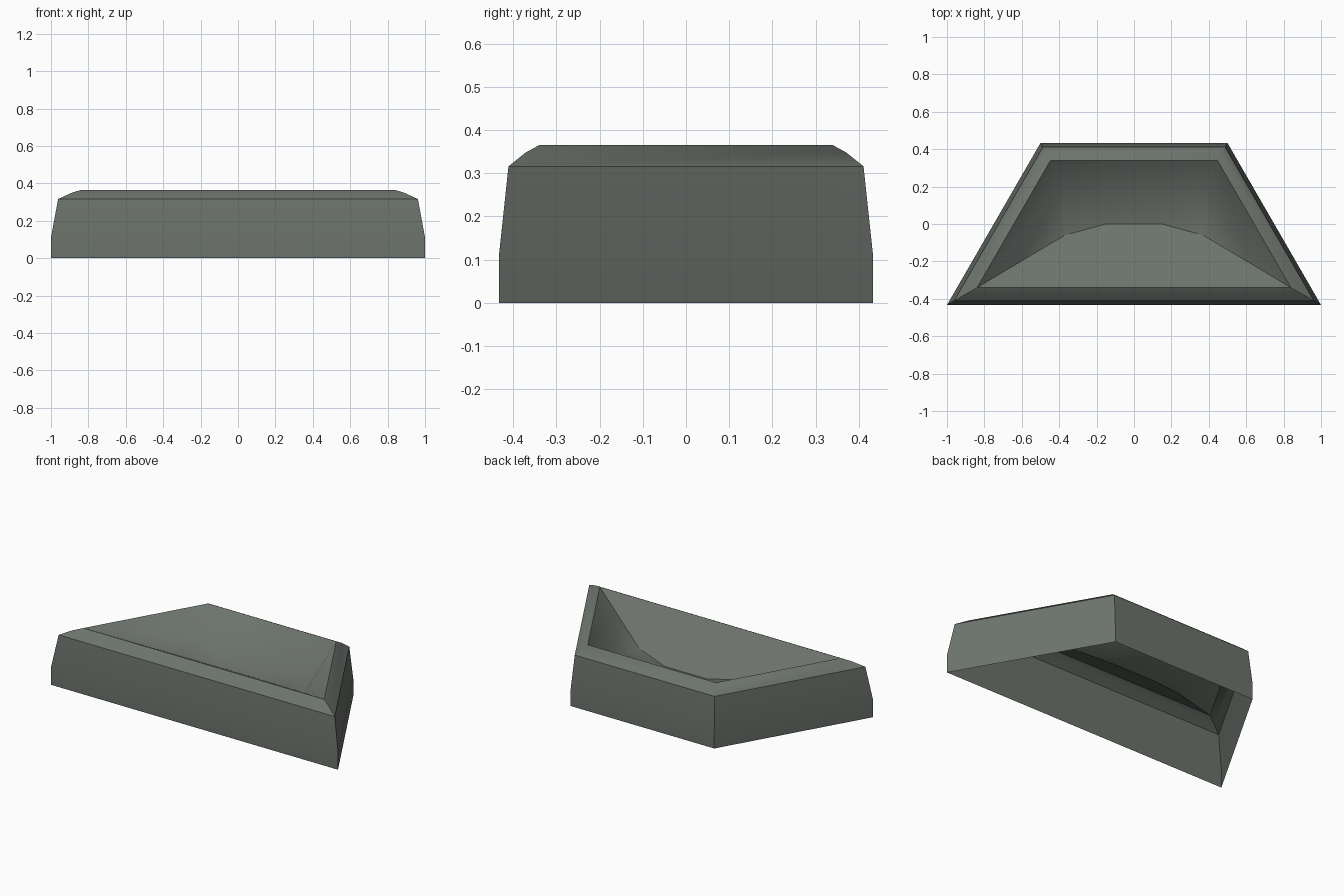
import bpy, bmesh, math

if "Cube" in bpy.data.objects:
    bpy.data.objects.remove(bpy.data.objects["Cube"])

mat = bpy.data.materials.new("grey_green_stone")
mat.diffuse_color = (0.15, 0.17, 0.15, 1)
mat.use_nodes = True
mat.node_tree.nodes["Principled BSDF"].inputs["Base Color"].default_value = mat.diffuse_color


def make(name, verts, faces, angle=30):
    bm = bmesh.new()
    vs = [bm.verts.new(v) for v in verts]
    for f in faces:
        bm.faces.new([vs[i] for i in f])
    me = bpy.data.meshes.new(name)
    bm.normal_update()
    bm.to_mesh(me)
    bm.free()
    ob = bpy.data.objects.new(name, me)
    bpy.context.collection.objects.link(ob)
    me.materials.append(mat)
    bpy.ops.object.select_all(action='DESELECT')
    ob.select_set(True)
    bpy.context.view_layer.objects.active = ob
    bpy.ops.object.shade_smooth_by_angle(angle=math.radians(angle))
    return ob


R3 = math.sqrt(3)
H = R3 / 4


def ring(d, z):
    # half-hexagon outline moved inward by d
    f, b, y = 1 - d * R3, 0.5 - d / R3, H - d
    return [(-f, -y, z), (f, -y, z), (b, y, z), (-b, y, z)]


# outer wall and rounded rim, open underneath
profile = [(0, 0), (0, 0.11), (0.022, 0.316), (0.062, 0.348), (0.093, 0.365)]
verts, faces = [], []
for k, (d, z) in enumerate(profile):
    verts += ring(d, z)
    if k:
        for i in range(4):
            j = (i + 1) % 4
            faces.append((4 * k - 4 + i, 4 * k - 4 + j, 4 * k + j, 4 * k + i))
make("wall_and_rim", verts, faces)


# hollow: flat front slope meeting a rounded back bowl
def on_slope(x, y):
    return (x, y, 0.365 - 0.55 * (y + 0.34))


rim = ring(*profile[-1])
left = [rim[0], on_slope(-0.605, -0.2), on_slope(-0.37, -0.06), on_slope(-0.15, 0.0)]
curve = left + [(-x, y, z) for x, y, z in reversed(left)]
make("front_slope", curve, [tuple(range(8))[::-1]])

half = left + [rim[3], (-0.38, 0.2, 0.225)]
verts = half + [(-x, y, z) for x, y, z in half]
side = [(0, 1, 5, 4), (1, 2, 5), (2, 3, 5)]
faces = side + [tuple(i + 6 for i in reversed(f)) for f in side]
faces += [(4, 5, 11, 10), (5, 3, 9, 11)]
make("back_bowl", verts, faces, 60)
